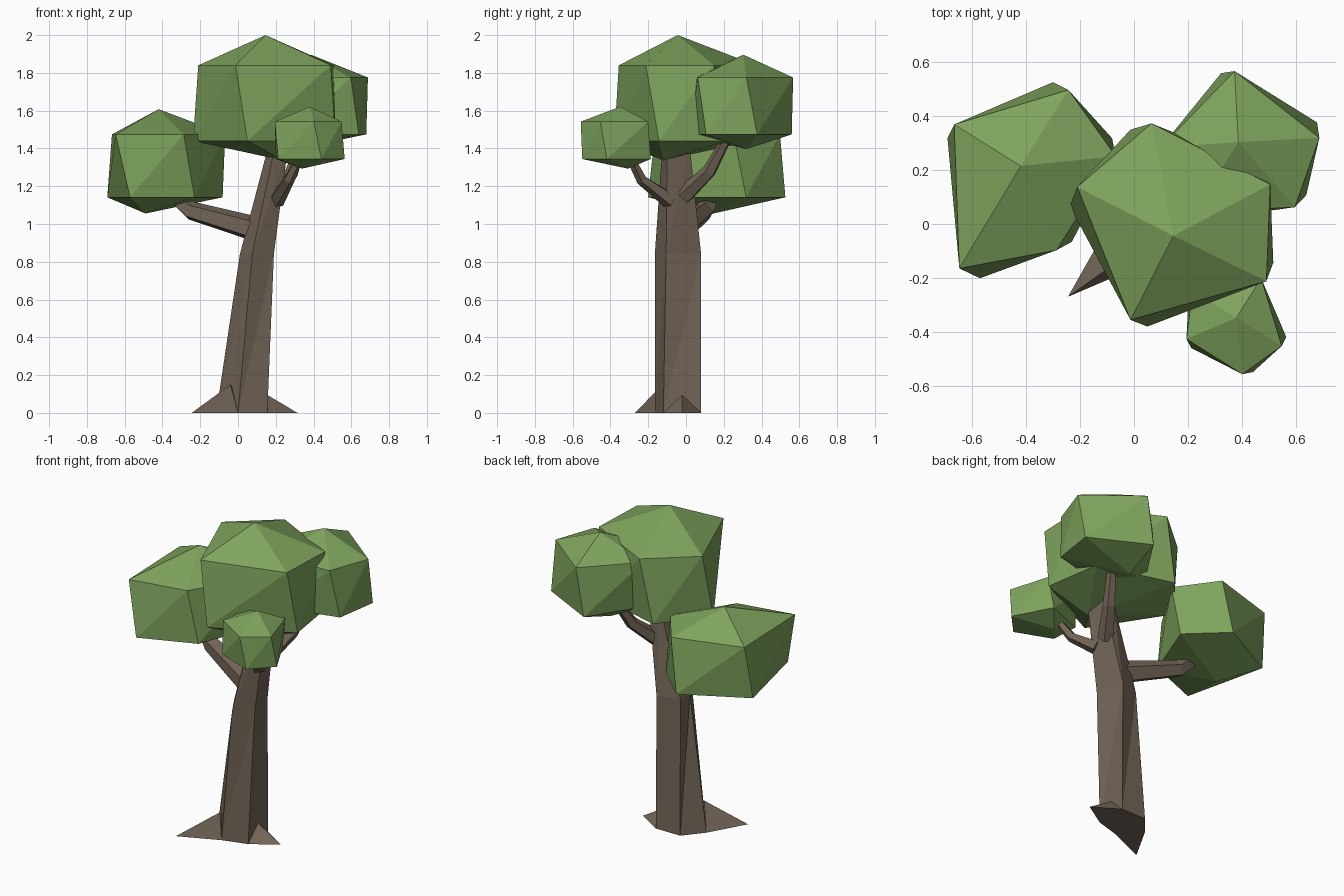
import bpy, math
from math import cos, sin, radians
from mathutils import Vector

if "Cube" in bpy.data.objects:
    bpy.data.objects.remove(bpy.data.objects["Cube"])


def material(name, rgb):
    m = bpy.data.materials.new(name)
    m.diffuse_color = (*rgb, 1)
    m.use_nodes = True
    m.node_tree.nodes["Principled BSDF"].inputs["Base Color"].default_value = m.diffuse_color
    return m


LEAF = material("leaf_green", (0.21, 0.37, 0.11))
BARK = material("bark_brown", (0.17, 0.13, 0.095))


def make(name, verts, faces, mat):
    me = bpy.data.meshes.new(name)
    me.from_pydata([tuple(v) for v in verts], [], faces)
    me.materials.append(mat)
    ob = bpy.data.objects.new(name, me)
    bpy.context.collection.objects.link(ob)
    return ob


def skin(name, rings, mat):
    """Join rings (counter-clockwise, bottom to top) into a capped, faceted tube."""
    n = len(rings[0])
    verts = [v for r in rings for v in r]
    faces = [tuple(reversed(range(n)))]
    for k in range(len(rings) - 1):
        for i in range(n):
            a, b = k * n + i, k * n + (i + 1) % n
            faces += [(a, b, b + n), (a, b + n, a + n)]
    faces.append(tuple(range(len(verts) - n, len(verts))))
    return make(name, verts, faces, mat)


# Foliage: one irregular five-sided clump, turned and scaled for each use
ANGLES = (-26, 28, 101, 153, 243)
RADII = (0.384, 0.407, 0.425, 0.400, 0.350)
TWIST = 11


def clump(name, x, y, z, scale, turn, stretch=1.0):
    def ring(twist, h):
        pts = []
        for i, (a, r) in enumerate(zip(ANGLES, RADII)):
            r *= scale * (stretch if i == 0 else 1)
            t = radians(a + turn + twist)
            pts.append((x + r * cos(t), y + r * sin(t), z + h * scale))
        return pts
    t = radians(turn)
    bx, by = 0.091 * scale, -0.076 * scale
    bottom = (x + bx * cos(t) - by * sin(t), y + bx * sin(t) + by * cos(t), z - 0.303 * scale)
    verts = ring(0, 0.2) + ring(TWIST, -0.2) + [(x, y, z + 0.36 * scale), bottom]
    faces = []
    for i in range(5):
        j = (i + 1) % 5
        faces += [(i, j, 10), (i, i + 5, j), (j, i + 5, j + 5), (j + 5, i + 5, 11)]
    make(name, verts, faces, LEAF)


clump("foliage_top", 0.146, -0.044, 1.64, 1.0, 0)
clump("foliage_left", -0.42, 0.215, 1.308, 0.833, 265, stretch=1.385)
clump("foliage_back_right", 0.387, 0.304, 1.625, 0.753, 210)
clump("foliage_front_right", 0.38, -0.348, 1.443, 0.495, 175)

# Trunk: leaning five-sided tube
base = [(0.155, -0.12), (0.155, 0.08), (-0.015, 0.08), (-0.115, -0.04), (0.0, -0.165)]
middle = [(0.19, -0.105), (0.15, 0.08), (0.015, 0.035), (0.01, -0.055), (0.075, -0.165)]
top = [(0.265, -0.1), (0.25, 0.02), (0.175, 0.02), (0.16, -0.06), (0.195, -0.125)]
skin("trunk", [[(px, py, h) for px, py in ring]
               for ring, h in ((base, 0), (middle, 0.84), (top, 1.41))], BARK)


# Roots: pointed wedges against the trunk foot
def root(name, tip, left, right, peak):
    inner = (0.04, -0.04, 0)
    make(name, [tip, left, right, peak, inner],
         [(0, 3, 1), (0, 2, 3), (0, 1, 4, 2), (1, 3, 4), (3, 2, 4)], BARK)


root("root_front_left", (-0.245, -0.27, 0), (-0.115, -0.04, 0), (0.0, -0.165, 0), (-0.04, -0.125, 0.15))
root("root_right", (0.315, -0.02, 0), (0.155, -0.12, 0), (0.155, 0.08, 0), (0.155, -0.02, 0.095))


# Branches: tapering bent tubes
def branch(name, path, radii, sides=5):
    pts = [Vector(p) for p in path]
    rings = []
    for i, (p, r) in enumerate(zip(pts, radii)):
        d = (pts[min(i + 1, len(pts) - 1)] - pts[max(i - 1, 0)]).normalized()
        u = d.cross(Vector((0, 0, 1))).normalized()
        v = d.cross(u)
        rings.append([p + r * (cos(math.tau * k / sides) * u + sin(math.tau * k / sides) * v)
                      for k in range(sides)])
    skin(name, rings, BARK)


branch("branch_left", [(0.1, -0.03, 0.97), (-0.25, 0.1, 1.07), (-0.4, 0.17, 1.2)], (0.07, 0.052, 0.03))
branch("branch_front_right", [(0.2, -0.08, 1.12), (0.27, -0.235, 1.235), (0.33, -0.3, 1.36)],
       (0.045, 0.03, 0.022))
branch("branch_back_right", [(0.2, -0.01, 1.15), (0.29, 0.125, 1.28), (0.35, 0.22, 1.46)],
       (0.05, 0.038, 0.026))
